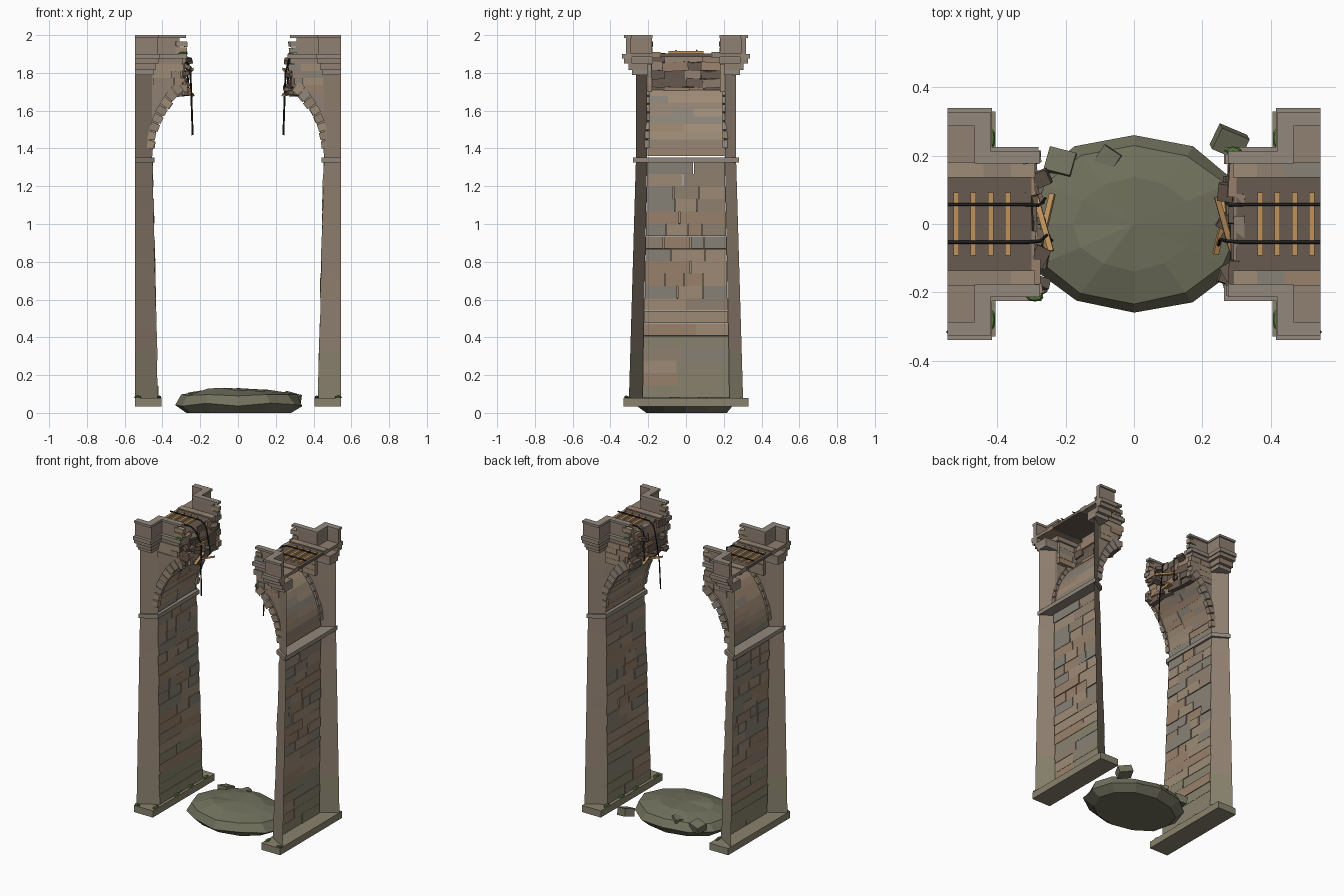
import bpy, bmesh, math, random
from mathutils import Vector, Euler

if "Cube" in bpy.data.objects:
    bpy.data.objects.remove(bpy.data.objects["Cube"])

random.seed(7)
MATS = {}


def mat(name, col):
    m = bpy.data.materials.new(name)
    m.diffuse_color = (*col, 1)
    m.use_nodes = True
    m.node_tree.nodes["Principled BSDF"].inputs["Base Color"].default_value = m.diffuse_color
    MATS[name] = m


for n, c in {"stone_low": (.25, .225, .155), "stone_mid": (.28, .22, .165), "stone_high": (.28, .215, .165),
             "brick_tan": (.34, .26, .18), "brick_red": (.32, .22, .15), "brick_grey": (.25, .225, .185),
             "dark_stone": (.14, .105, .08), "cap": (.29, .25, .205), "rock": (.165, .165, .11),
             "wood": (.52, .29, .11), "iron": (.015, .015, .015), "moss": (.09, .18, .04)}.items():
    mat(n, c)
NAMES = list(MATS)


class Part:
    """One mesh object; coordinates are given for +x and mirrored by s."""

    def __init__(self, name, s=1):
        self.name, self.s, self.bm = name, s, bmesh.new()

    def face(self, pts, m):
        vs = [self.bm.verts.new((p[0] * self.s, p[1], p[2])) for p in pts]
        self.bm.faces.new(vs).material_index = NAMES.index(m)

    def hexa(self, lo, hi, m):
        """Closed prism between two matching rings."""
        n = len(lo)
        a = [self.bm.verts.new((p[0] * self.s, p[1], p[2])) for p in lo]
        b = [self.bm.verts.new((p[0] * self.s, p[1], p[2])) for p in hi]
        fs = [self.bm.faces.new(a[::-1]), self.bm.faces.new(b)]
        fs += [self.bm.faces.new((a[i], a[(i + 1) % n], b[(i + 1) % n], b[i])) for i in range(n)]
        for f in fs:
            f.material_index = NAMES.index(m)
        bmesh.ops.recalc_face_normals(self.bm, faces=fs)

    def box(self, c, size, m, rot=(0, 0, 0)):
        R = Euler(rot).to_matrix()
        ring = [(-1, -1), (1, -1), (1, 1), (-1, 1)]
        lo, hi = ([Vector(c) + R @ Vector((u * size[0] / 2, v * size[1] / 2, w * size[2] / 2))
                   for u, v in ring] for w in (-1, 1))
        self.hexa(lo, hi, m)

    def prism(self, poly, z0, z1, m):
        self.hexa([(x, y, z0) for x, y in poly], [(x, y, z1) for x, y in poly], m)

    def done(self):
        me = bpy.data.meshes.new(self.name)
        self.bm.to_mesh(me)
        for n in NAMES:
            me.materials.append(MATS[n])
        bpy.context.collection.objects.link(bpy.data.objects.new(self.name, me))


def brick_mat(z):
    if z < .4 and random.random() < .6:
        return "stone_low"
    return random.choice(["brick_tan", "brick_tan", "brick_red", "brick_grey", "stone_mid"])


def splits(w, n):
    """Random brick edges across -w..w."""
    return [-w] + [w * (2 * (i + random.uniform(-.25, .25)) / n - 1) for i in range(1, n)] + [w]


def cable(name, pts, r=.005):
    cu = bpy.data.curves.new(name, 'CURVE')
    cu.dimensions, cu.bevel_depth, cu.bevel_resolution, cu.use_fill_caps = '3D', r, 0, True
    sp = cu.splines.new('POLY')
    sp.points.add(len(pts) - 1)
    for p, q in zip(sp.points, pts):
        p.co = (*q, 1)
    cu.materials.append(MATS["iron"])
    bpy.context.collection.objects.link(bpy.data.objects.new(name, cu))


def blob(name, c, size, m, seg=8, rings=4):
    bpy.ops.mesh.primitive_uv_sphere_add(segments=seg, ring_count=rings, location=c)
    o = bpy.context.object
    o.name, o.scale = name, size
    o.data.materials.append(MATS[m])


R, ZC = .455, 1.36          # arch radius and springing height


def arc(deg, r):
    a = math.radians(deg)
    return r * math.cos(a), ZC + r * math.sin(a)


for s, side in ((-1, "left"), (1, "right")):
    # tapered, splayed side walls, open at the outer end
    p = Part(side + "_pier_walls", s)
    levels = [.08 + .127 * i for i in range(11)] + [1.5, 1.65, 1.8]
    for za, zb in zip(levels, levels[1:]):
        m = "stone_low" if za < .3 else random.choice(["stone_mid", "stone_high"])

        def plan(z):
            t = min(1, (z - .08) / 1.27)
            return [(.546, .302 - .037 * t), (.425 + .03 * t, .23 - .024 * t)]
        for sy in (-1, 1):
            A, B = plan(za), plan(zb)
            q = [(x, y * sy, z) for x, y, z in [(*A[0], za), (*A[1], za), (*B[1], zb), (*B[0], zb)]]
            p.face(q if sy * s > 0 else q[::-1], m)
    p.done()

    # foot slab and splayed springing ledge
    p = Part(side + "_base_and_ledge", s)
    p.prism([(.405, -.33), (.546, -.33), (.546, .33), (.405, .33)], .035, .08, "stone_low")
    p.prism([(.443, -.22), (.546, -.28), (.546, .28), (.443, .22)], 1.325, 1.352, "cap")
    p.done()

    # brick courses on the inner face
    p = Part(side + "_inner_bricks", s)
    n = 19
    h = 1.25 / n
    for i in range(n):
        z0 = .08 + i * h
        t = i / n
        w, x = .23 - .023 * t, .425 + .03 * t
        e = splits(w, random.choice([1, 2, 2] if i < 8 else [2, 3, 4]))
        for a, b in zip(e, e[1:]):
            d, g = random.uniform(-.004, .004), (.004 if i >= 8 else 0)
            p.box((x + .011 + d, (a + b) / 2, z0 + h / 2), (.022, b - a - g, h - .001), brick_mat(z0),
                  (0, .024, 0))
    p.done()

    # curved soffit courses and tilted edge voussoirs
    p = Part(side + "_arch_ring", s)
    n, end = 9, 47
    for i in range(n):
        a0, a1 = end * i / n, end * (i + 1) / n
        e = splits(.203, random.choice([1, 2, 3]))
        for ya, yb in zip(e, e[1:]):
            r0 = R + random.uniform(-.003, .004)
            q = [arc(a0, r0), arc(a1, r0), arc(a1, R + .022), arc(a0, R + .022)]
            p.hexa([(x, ya, z) for x, z in q], [(x, yb, z) for x, z in q], brick_mat(1))
    for i in range(8):
        for sy in (-1, 1):
            a0 = 5 + 5.8 * i
            k = .5 + .07 * i
            r0, r1 = R - random.uniform(.002, .014), R + .045 * k + .008
            q = [arc(a0, r0), arc(a0 + 5, r0), arc(a0 + 5, r1), arc(a0, r1)]
            y = .216 + random.uniform(0, .008)
            p.hexa([(x, sy * .192, z) for x, z in q], [(x, sy * y, z) for x, z in q],
                   random.choice(["stone_mid", "cap", "brick_tan"]))
    p.done()

    # spandrel sheets with broken courses
    p = Part(side + "_spandrels", s)
    xs = [.46, .43, .40, .37, .34, .30]
    for sy in (-1, 1):
        for xa, xb in zip(xs, xs[1:]):
            za, zb = (ZC + math.sqrt(max(0, R * R - x * x)) for x in (xa, xb))
            q = [(xa, sy * .207, za), (xb, sy * .207, zb), (xb, sy * .207, 1.87), (xa, sy * .207, 1.87)]
            p.face(q if sy * s > 0 else q[::-1], "stone_high")
        for k in range(4):
            z0 = 1.70 + k * .037
            xe = random.uniform(.265, .31)
            xm = random.uniform(.33, .38)
            for a, b in ((xe, xm), (xm + .002, .45)):
                p.box(((a + b) / 2, sy * .197, z0 + .018), (b - a, .028 + random.uniform(0, .01), .036),
                      brick_mat(1))
    p.done()

    # jagged masonry at the broken end
    p = Part(side + "_broken_end", s)
    for k in range(5):
        z0 = 1.68 + k * .044
        e = splits(.2, 4)
        for a, b in zip(e, e[1:]):
            p.box((.302 + random.uniform(-.012, .012), (a + b) / 2, z0 + .022), (.032, b - a + .01, .047),
                  random.choice(["dark_stone", "brick_red", "dark_stone", "stone_high"]),
                  [random.uniform(-.1, .1) for _ in range(3)])
    for k in range(8):
        p.box((random.uniform(.268, .29), random.uniform(-.2, .2), random.uniform(1.69, 1.88)),
              (.045, random.uniform(.02, .06), .022), "dark_stone", [random.uniform(-.5, .5) for _ in range(3)])
    p.done()

    # stepped cornice and angled parapet
    p = Part(side + "_parapet", s)

    def angle_wall(sy, out, inn, xo, xi, xe):
        """L plan: wide bay near the outer end, narrow arm to the break."""
        d = out - .115
        return [(x, y * sy) for x, y in [(.546, out), (xo, out), (xo, d), (xe, d), (xe, inn - .11),
                                         (xi, inn - .11), (xi, inn), (.546, inn)]]
    for sy in (-1, 1):
        for z0, z1, y, x, m in ((1.79, 1.815, .285, .447, "cap"), (1.815, 1.85, .305, .437, "stone_high")):
            p.prism([(a, b * sy) for a, b in [(.546, y), (x, y), (x, .2), (.546, .2)]], z0, z1, m)
        p.prism(angle_wall(sy, .328, .285, .421, .468, .275 + .03 * random.random()), 1.85, 1.875, "stone_high")
        p.prism(angle_wall(sy, .34, .285, .415, .468, .26 + .02 * random.random()), 1.875, 1.9, "cap")
        p.prism(angle_wall(sy, .318, .29, .425, .465, .31), 1.9, 1.985, "stone_high")
        p.prism(angle_wall(sy, .328, .287, .42, .467, .275), 1.985, 2.0, "cap")
        for z in (1.92, 1.953):
            p.box((.30, sy * .193, z), (.06 * random.uniform(.6, 1.1), .03, .027), brick_mat(1),
                  (0, random.uniform(-.08, .08), random.uniform(-.15, .15)))
    p.done()

    # road bed with raised shoulders
    p = Part(side + "_deck", s)
    p.prism([(.30, -.14), (.546, -.14), (.546, .14), (.30, .14)], 1.885, 1.903, "dark_stone")
    for sy in (-1, 1):
        for a, b in ((.29, .36), (.36, .44), (.44, .546)):
            p.box(((a + b) / 2, sy * .158, 1.895), (b - a, .045, .03), brick_mat(1))
        p.box((.505, sy * .235, 1.893), (.083, .12, .02), "stone_high")
    p.done()

    # sleepers and snapped timbers
    p = Part(side + "_sleepers", s)
    for x in (.37, .42, .47, .52):
        p.box((x, 0, 1.91), (.016, .185, .014), "wood")
    for x, y, z, rot, ln in ((.265, .0, 1.80, (.25, .1, .3), .17), (.25, -.04, 1.69, (.2, .4, -.15), .1),
                             (.262, .04, 1.71, (-.3, -.3, .2), .12)):
        p.box((x, y * s, z), (.016, ln, .012), "wood", (rot[0] * s, rot[1], rot[2] * s))
    p.done()

    # bent rails, one hanging far down
    ya = .03 if s < 0 else .045
    cable(side + "_rail_long", [(s * x, y, z) for x, y, z in
          [(.546, -.053, 1.918), (.31, -.053, 1.918), (.275, -.05, 1.89), (.252, -ya, 1.80), (.246, -ya * 1.5, 1.65),
           (.24, -ya * 1.6, 1.47)]])
    cable(side + "_rail_short", [(s * x, y, z) for x, y, z in
          [(.546, .057, 1.918), (.32, .057, 1.918), (.278, .055, 1.89), (.268, .065, 1.80), (.26, .075, 1.71)]])

    # moss tufts
    for i, y in enumerate((-.28, -.06, .09, .25)):
        blob(f"{side}_moss_{i}", (s * .418, y, .083), (.012, .03, .009), "moss")
    blob(side + "_moss_front", (s * .53, -.316, .083), (.02, .012, .009), "moss")
    blob(side + "_moss_top", (s * .29, .215 * s, 1.902), (.025, .012, .01), "moss")

# low faceted boulder in the stream bed
bm = bmesh.new()
rings = []
for r, z in ((.82, 0), (1, .045), (.9, .095), (.52, .122)):
    rings.append([bm.verts.new((.34 * r * math.sin(i * math.pi / 6) * random.uniform(.97, 1.03),
                                .262 * r * math.cos(i * math.pi / 6) * random.uniform(.97, 1.02),
                                z + (random.uniform(-.01, .01) if z else 0))) for i in range(12)])
for A, B in zip(rings, rings[1:]):
    for i in range(12):
        bm.faces.new((A[i], A[(i + 1) % 12], B[(i + 1) % 12], B[i]))
bm.faces.new(rings[0])
top = bm.verts.new((0, 0, .13))
for i in range(12):
    bm.faces.new((rings[-1][i], rings[-1][(i + 1) % 12], top))
bmesh.ops.recalc_face_normals(bm, faces=bm.faces)
me = bpy.data.meshes.new("boulder")
bm.to_mesh(me)
me.materials.append(MATS["rock"])
bpy.context.collection.objects.link(bpy.data.objects.new("boulder", me))

# fallen blocks and chips
p = Part("fallen_blocks")
p.box((.28, .24, .075), (.09, .07, .05), "rock", (.2, .25, -.4))
p.box((-.215, .18, .085), (.08, .07, .045), "rock", (-.2, -.15, -.25))
p.box((-.09, .17, .1), (.11, .06, .025), "rock", (-.15, -.1, 1.0))
p.box((-.11, -.05, .118), (.08, .012, .012), "rock", (0, 0, .4))
p.done()
